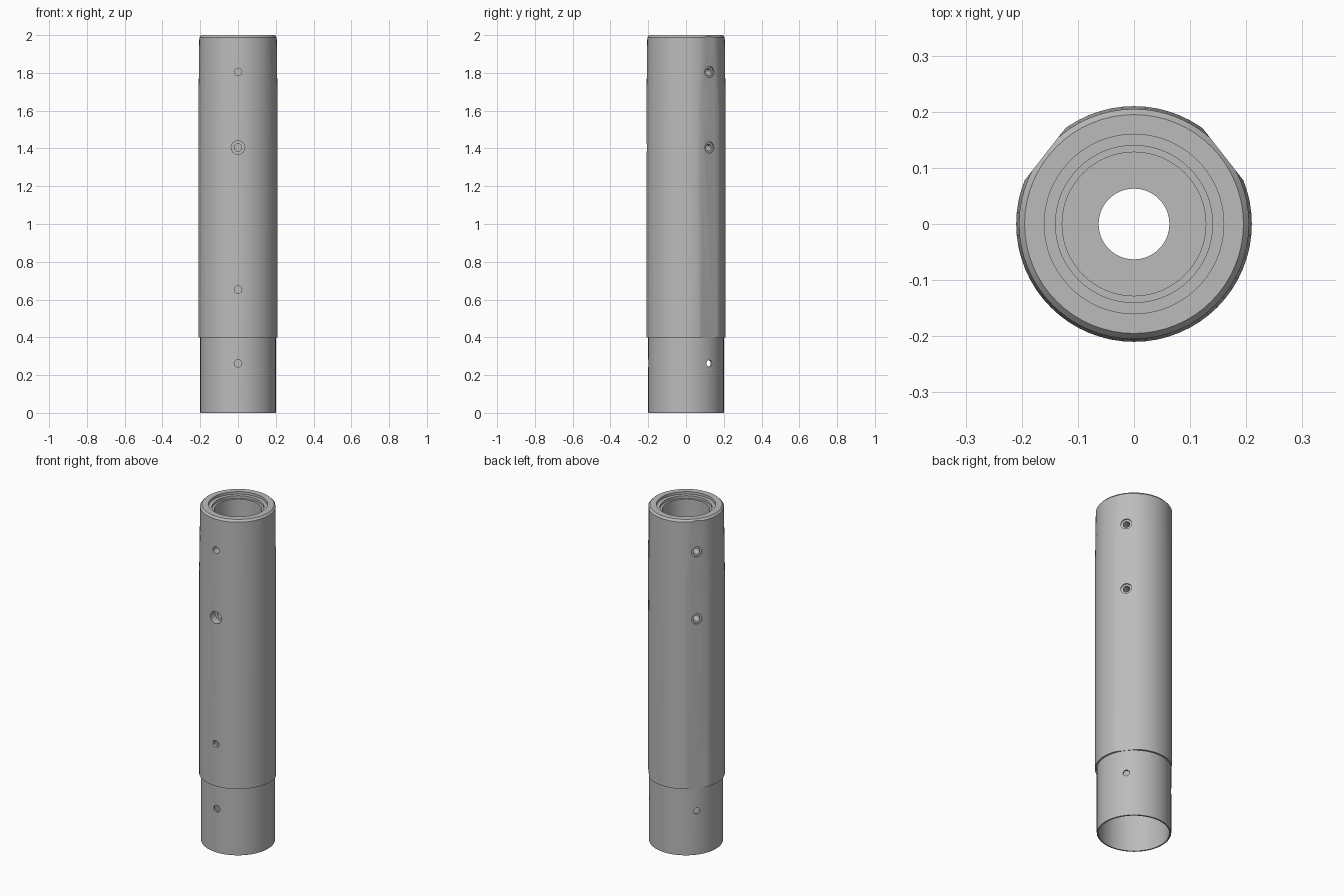
import bpy, bmesh
from math import radians, cos, sin, pi
from mathutils import Matrix, Vector

cube = bpy.data.objects.get("Cube")
if cube:
    bpy.data.objects.remove(cube)

SEGMENTS = 64
SIDE_ANGLES = (38, 142)
FRONT_ANGLE = -90

grey = bpy.data.materials.new("grey_metal")
grey.use_nodes = True
colour = (0.5, 0.5, 0.5, 1)
grey.diffuse_color = colour
grey.node_tree.nodes["Principled BSDF"].inputs["Base Color"].default_value = colour


def make_object(name, bm):
    bmesh.ops.recalc_face_normals(bm, faces=bm.faces)
    mesh = bpy.data.meshes.new(name)
    bm.to_mesh(mesh)
    bm.free()
    mesh.materials.append(grey)
    obj = bpy.data.objects.new(name, mesh)
    bpy.context.collection.objects.link(obj)
    return obj


def lathe(name, profile):
    """Spin a closed (radius, height) profile about the z axis."""
    bm = bmesh.new()
    rings = []
    for r, z in profile:
        rings.append([bm.verts.new((r * cos(a), r * sin(a), z))
                      for a in (2 * pi * i / SEGMENTS for i in range(SEGMENTS))])
    for a, b in zip(rings, rings[1:] + rings[:1]):
        for i in range(SEGMENTS):
            j = (i + 1) % SEGMENTS
            bm.faces.new((a[i], a[j], b[j], b[i]))
    return make_object(name, bm)


def cut(target, cutter):
    mod = target.modifiers.new("cut", 'BOOLEAN')
    mod.operation = 'DIFFERENCE'
    mod.solver = 'EXACT'
    mod.object = cutter
    bpy.context.view_layer.objects.active = target
    bpy.ops.object.modifier_apply(modifier=mod.name)
    bpy.data.objects.remove(cutter)


def drill(target, angle, z, radius, start, end):
    """Radial round hole between two distances from the axis."""
    direction = Vector((cos(radians(angle)), sin(radians(angle)), 0))
    bm = bmesh.new()
    turn = direction.to_track_quat('Z', 'Y').to_matrix().to_4x4()
    place = Matrix.Translation(direction * (start + end) / 2 + Vector((0, 0, z)))
    bmesh.ops.create_cone(bm, cap_ends=True, segments=24, radius1=radius,
                          radius2=radius, depth=end - start, matrix=place @ turn)
    cut(target, make_object("drill_cutter", bm))


# Stepped tube: thin spigot, thick body with tapered top, bored from both ends
tube = lathe("tube_body", [
    (0.19, 0), (0.198, 0), (0.2, 0.003), (0.2, 0.4), (0.21, 0.4),
    (0.21, 1.6), (0.205, 1.988), (0.195, 2),
    (0.16, 2), (0.16, 1.985), (0.14, 1.985), (0.14, 1.97), (0.128, 1.97),
    (0.128, 1.1), (0.063, 1.1), (0.063, 0.95), (0.19, 0.95)])

# Long flats on the two rear sides of the body
for angle in SIDE_ANGLES:
    bm = bmesh.new()
    matrix = (Matrix.Rotation(radians(angle), 4, 'Z')
              @ Matrix.Translation((0.2515, 0, 1.25))
              @ Matrix.Diagonal((0.1, 0.3, 1.7, 1)))
    bmesh.ops.create_cube(bm, size=1, matrix=matrix)
    cut(tube, make_object("flat_cutter", bm))

# Screw holes: three around at each level, countersunk on the sides
for angle in SIDE_ANGLES:
    for z in (1.805, 1.405):
        drill(tube, angle, z, 0.03, 0.194, 0.3)
        drill(tube, angle, z, 0.018, 0.1, 0.3)
    drill(tube, angle, 0.262, 0.018, 0.15, 0.3)

for z in (1.805, 1.405, 0.652, 0.262):
    drill(tube, FRONT_ANGLE, z, 0.02, 0.1, 0.3)
drill(tube, FRONT_ANGLE, 1.405, 0.036, 0.165, 0.3)

bpy.ops.object.select_all(action='DESELECT')
tube.select_set(True)
bpy.context.view_layer.objects.active = tube
bpy.ops.object.shade_smooth_by_angle(angle=radians(25))
